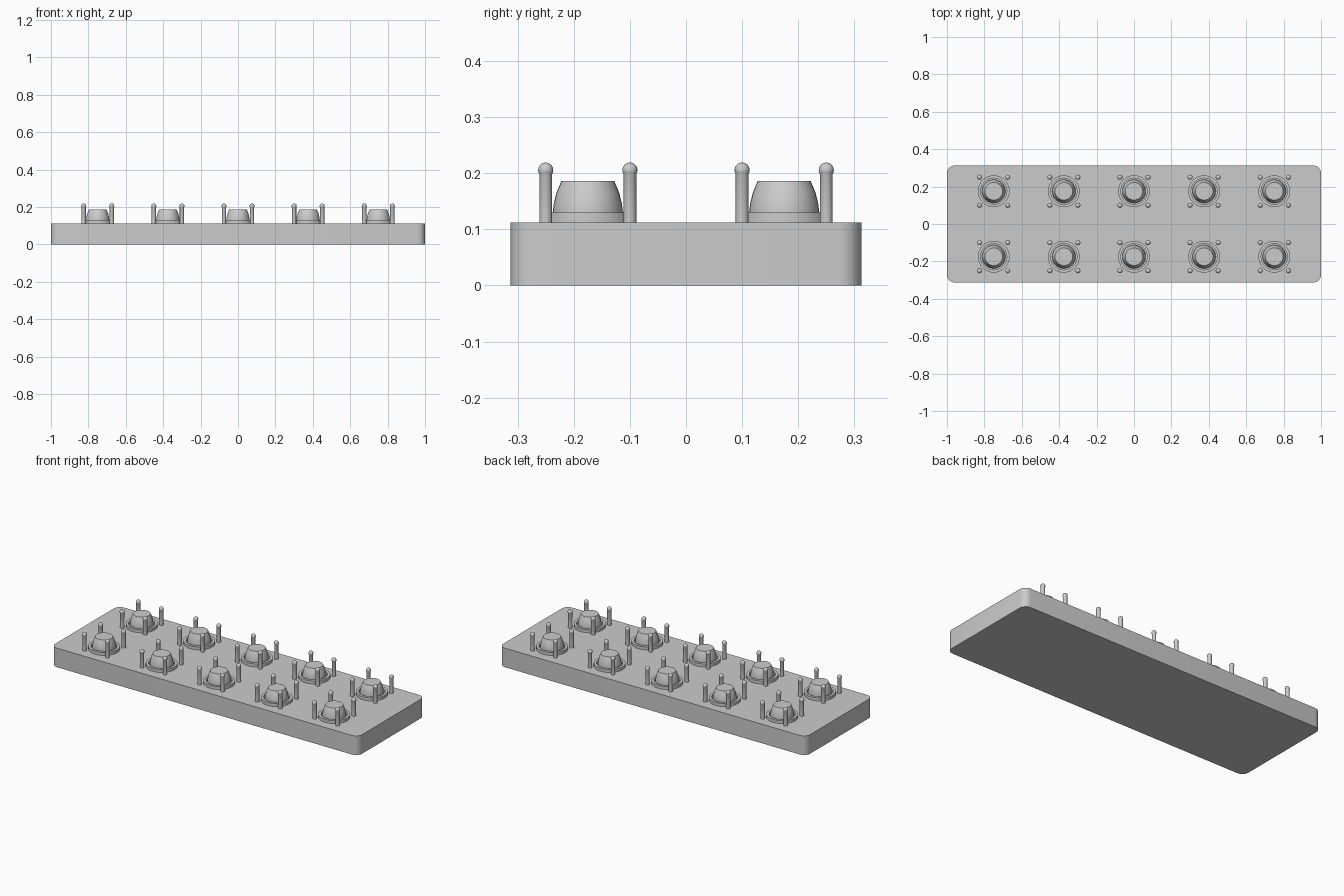
import bpy, bmesh, math
from mathutils import Matrix

cube = bpy.data.objects.get("Cube")
if cube:
    bpy.data.objects.remove(cube)

grey = bpy.data.materials.new("plain_grey")
grey.use_nodes = True
colour = (0.6, 0.6, 0.6, 1)
grey.diffuse_color = colour
grey.node_tree.nodes["Principled BSDF"].inputs["Base Color"].default_value = colour

TOP = 0.1125


def make_mesh(name, bm):
    bmesh.ops.recalc_face_normals(bm, faces=bm.faces)
    mesh = bpy.data.meshes.new(name)
    bm.to_mesh(mesh)
    bm.free()
    mesh.materials.append(grey)
    return mesh


def place(name, mesh, location=(0, 0, 0)):
    obj = bpy.data.objects.new(name, mesh)
    obj.location = location
    bpy.context.collection.objects.link(obj)
    bpy.ops.object.select_all(action="DESELECT")
    obj.select_set(True)
    bpy.context.view_layer.objects.active = obj
    bpy.ops.object.shade_smooth_by_angle(angle=math.radians(30))
    return obj


def lathe(name, profile, sides, closed=False):
    """Spin a (radius, height) profile around z."""
    bm = bmesh.new()
    verts = [bm.verts.new((r, 0, z)) for r, z in profile]
    edges = [bm.edges.new(pair) for pair in zip(verts, verts[1:])]
    if closed:
        edges.append(bm.edges.new((verts[-1], verts[0])))
    bmesh.ops.spin(bm, geom=verts + edges, cent=(0, 0, 0), axis=(0, 0, 1),
                   angle=math.tau, steps=sides)
    bmesh.ops.remove_doubles(bm, verts=bm.verts, dist=1e-5)
    return make_mesh(name, bm)


# Base slab with rounded vertical corners
bm = bmesh.new()
bmesh.ops.create_cube(bm, size=1, matrix=Matrix.Translation((0, 0, TOP / 2))
                      @ Matrix.Diagonal((2, 0.625, TOP, 1)))
upright = [e for e in bm.edges if abs(e.verts[0].co.z - e.verts[1].co.z) > 0.01]
bmesh.ops.bevel(bm, geom=upright, offset=0.04, segments=6, profile=0.5, affect="EDGES")
place("base_slab", make_mesh("base_slab", bm))

# Shared shapes: collar ring, truncated dome and ball-tipped pin
collar = lathe("collar", [(0.085, 0), (0.085, 0.0175), (0.07, 0.0175), (0.07, 0)], 32, True)
dome = lathe("dome", [(0, 0), (0.0625, 0), (0.0625, 0.018), (0.0605, 0.034),
                      (0.0555, 0.054), (0.047, 0.074), (0, 0.074)], 32)
BALL, STEM, BALL_Z = 0.0135, 0.0115, 0.093
start = -math.acos(STEM / BALL)
arc = [start + (math.pi / 2 - start) * i / 8 for i in range(9)]
tip = [(BALL * math.cos(a), BALL_Z + BALL * math.sin(a)) for a in arc]
pin = lathe("pin", [(0, 0), (STEM, 0)] + tip, 16)

# Two rows of five stations, each with four pins
for row, y in (("front", -0.175), ("back", 0.175)):
    for i in range(5):
        x = (i - 2) * 0.375
        label = f"{row}_{i + 1}"
        place("collar_" + label, collar, (x, y, TOP))
        place("dome_" + label, dome, (x, y, TOP))
        for sx in (-1, 1):
            for sy in (-1, 1):
                place("pin_" + label, pin, (x + sx * 0.075, y + sy * 0.075, TOP))
